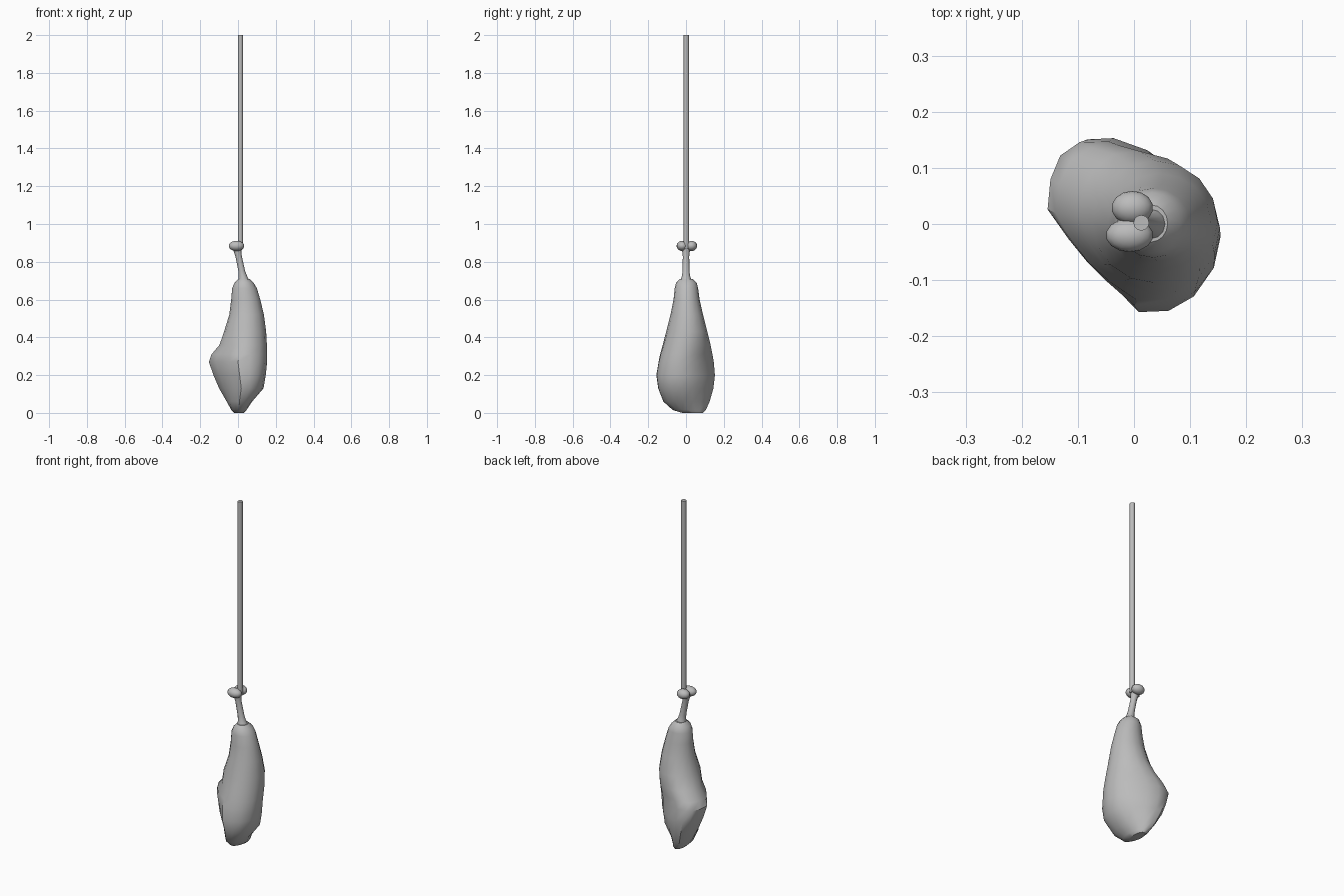
import bpy
import bmesh
from math import sin, cos, tau, radians

cube = bpy.data.objects.get("Cube")
if cube:
    bpy.data.objects.remove(cube, do_unlink=True)

grey = bpy.data.materials.new("plain_grey")
tone = (0.5, 0.5, 0.5, 1)
grey.diffuse_color = tone
grey.use_nodes = True
grey.node_tree.nodes["Principled BSDF"].inputs["Base Color"].default_value = tone


def finish(name, bm, crease):
    """Turn a bmesh into a named, smooth shaded object."""
    bmesh.ops.recalc_face_normals(bm, faces=bm.faces)
    mesh = bpy.data.meshes.new(name)
    bm.to_mesh(mesh)
    bm.free()
    mesh.materials.append(grey)
    obj = bpy.data.objects.new(name, mesh)
    bpy.context.collection.objects.link(obj)
    bpy.ops.object.select_all(action="DESELECT")
    obj.select_set(True)
    bpy.context.view_layer.objects.active = obj
    bpy.ops.object.shade_smooth_by_angle(angle=radians(crease))
    return obj


def loft(name, rows, section, sides, crease):
    """Bridge one closed section per row and cap both ends."""
    bm = bmesh.new()
    rings = []
    for row in rows:
        points = [section(tau * i / sides, *row) for i in range(sides)]
        rings.append([bm.verts.new(p) for p in points])
    for low, high in zip(rings, rings[1:]):
        for i in range(sides):
            j = (i + 1) % sides
            bm.faces.new((low[i], low[j], high[j], high[i]))
    bm.faces.new(rings[0][::-1])
    bm.faces.new(rings[-1])
    return finish(name, bm, crease)


def meat_section(t, z, left, right, front, back):
    """Oval with a flattened front quarter and a pulled-out rear corner."""
    c, s = cos(t), sin(t)
    low = max(0, min(1, (0.42 - z) / 0.15)) * min(1, z / 0.1)
    if c < 0 and s < 0:
        flat = 0.75 * low
        k = 1 - flat + flat / (abs(c) + abs(s))
        c, s = c * k, s * k
    x = (left + right) / 2 + c * (right - left) / 2
    y = (front + back) / 2 + s * (back - front) / 2
    if s > 0:
        x -= 0.045 * low * s * s
    x = max(x, left)
    return x, y - 0.025 * low * c, z


def round_section(t, z, x, y, r):
    return x + r * cos(t), y + r * sin(t), z


# Meat: height, then left, right, front and back limits
loft("meat", [
    (0, -.02, .03, -.02, .09),
    (.015, -.035, .045, -.07, .105),
    (.06, -.06, .075, -.12, .125),
    (.13, -.1, .135, -.147, .145),
    (.2, -.13, .147, -.157, .153),
    (.27, -.154, .154, -.145, .147),
    (.31, -.14, .154, -.137, .14),
    (.36, -.098, .153, -.123, .13),
    (.43, -.074, .149, -.105, .113),
    (.52, -.046, .137, -.082, .09),
    (.6, -.036, .118, -.066, .072),
    (.66, -.031, .1, -.06, .064),
    (.69, -.018, .082, -.052, .056),
    (.71, .002, .06, -.032, .034),
], meat_section, 16, 38)

# Bone shaft, flared at both ends
loft("bone", [
    (.69, .032, 0, .034),
    (.72, .027, 0, .023),
    (.75, .02, 0, .018),
    (.83, .003, 0, .017),
    (.86, -.003, 0, .021),
    (.885, -.005, .003, .026),
], round_section, 12, 40)

# Two rounded lobes at the end of the bone
for name, x, y, width in (("rear_knuckle", -.003, .029, .037),
                          ("front_knuckle", -.008, -.02, .042)):
    bm = bmesh.new()
    bmesh.ops.create_uvsphere(bm, u_segments=14, v_segments=10, radius=1)
    bmesh.ops.scale(bm, vec=(width, .03, .027), verts=bm.verts)
    bmesh.ops.translate(bm, vec=(x, y, .884), verts=bm.verts)
    finish(name, bm, 60)

# Straight pole rising from the knuckle
loft("pole", [(.87, .013, .002, .014), (2, .013, .002, .014)],
     round_section, 12, 40)
